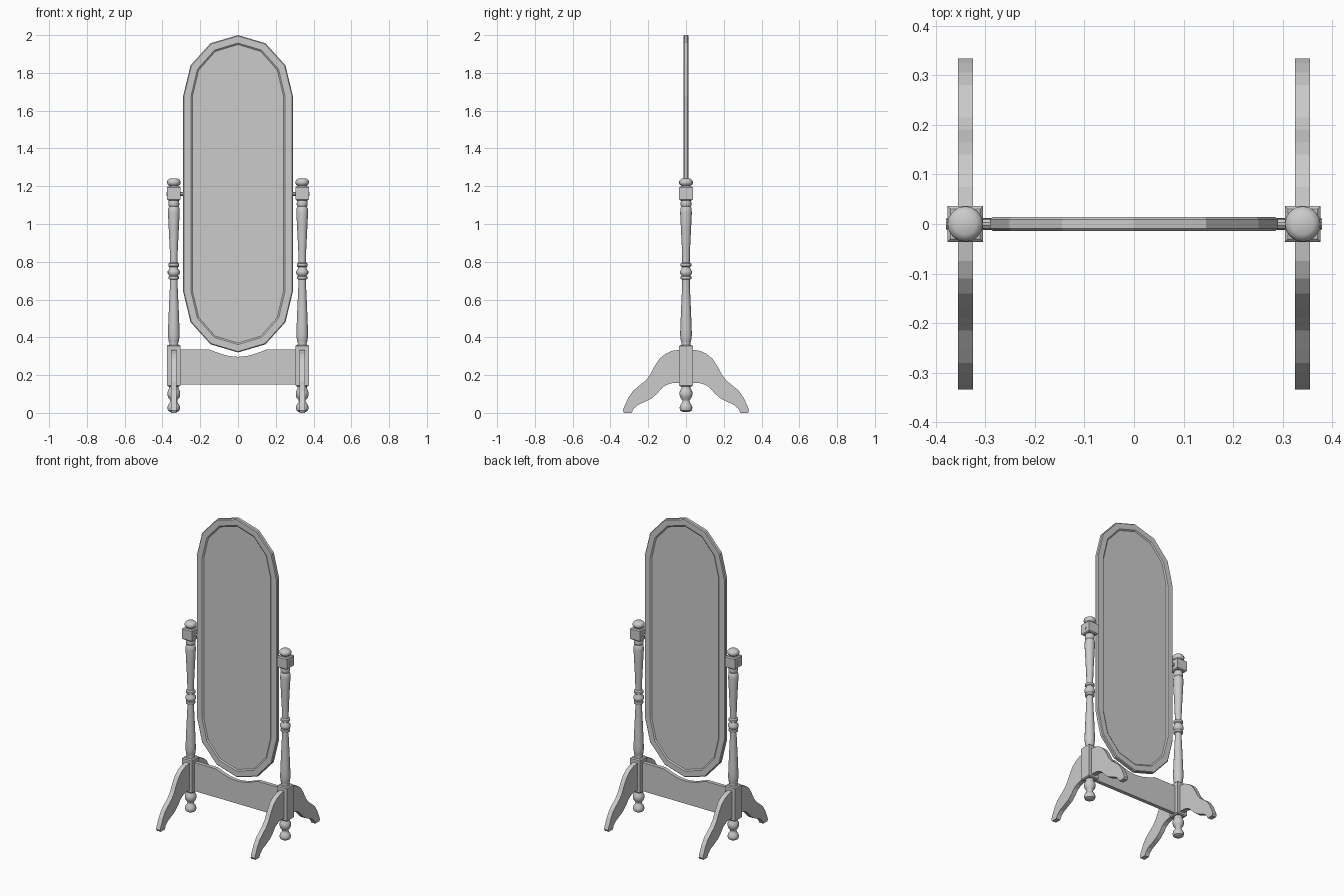
import bpy, bmesh, math
from math import sin, cos, pi

if "Cube" in bpy.data.objects:
    bpy.data.objects.remove(bpy.data.objects["Cube"])

POST_X = 0.34


def make(name, verts, faces, smooth=None):
    me = bpy.data.meshes.new(name)
    me.from_pydata(verts, [], faces)
    bm = bmesh.new()
    bm.from_mesh(me)
    bmesh.ops.recalc_face_normals(bm, faces=bm.faces)
    bm.to_mesh(me)
    bm.free()
    ob = bpy.data.objects.new(name, me)
    bpy.context.collection.objects.link(ob)
    if smooth:
        bpy.ops.object.select_all(action='DESELECT')
        ob.select_set(True)
        bpy.context.view_layer.objects.active = ob
        bpy.ops.object.shade_smooth_by_angle(angle=math.radians(smooth))
    return ob


def prism(name, outline, to3d, a, b):
    """Extrude a 2D outline between depths a and b."""
    n = len(outline)
    verts = [to3d(p, a) for p in outline] + [to3d(p, b) for p in outline]
    faces = [list(range(n)), list(range(n, 2 * n))]
    faces += [[i, (i + 1) % n, n + (i + 1) % n, n + i] for i in range(n)]
    return make(name, verts, faces)


def lathe(name, profile, x, n=16):
    """Turn (radius, z) points about a vertical axis, capped at both ends."""
    verts = [(x + r * cos(2 * pi * i / n), r * sin(2 * pi * i / n), z)
             for r, z in profile for i in range(n)]
    faces = [[k * n + i, k * n + (i + 1) % n, (k + 1) * n + (i + 1) % n, (k + 1) * n + i]
             for k in range(len(profile) - 1) for i in range(n)]
    faces += [list(range(n)), list(range(len(verts) - n, len(verts)))]
    return make(name, verts, faces, 40)


def block(name, x, z0, z1, h, c):
    """Square post block with chamfered ends."""
    rings = [(h - c, z0), (h, z0 + c), (h, z1 - c), (h - c, z1)]
    verts = [(x + sx * r, sy * r, z) for r, z in rings
             for sx, sy in ((-1, -1), (1, -1), (1, 1), (-1, 1))]
    faces = [[k * 4 + i, k * 4 + (i + 1) % 4, k * 4 + 4 + (i + 1) % 4, k * 4 + 4 + i]
             for k in range(3) for i in range(4)]
    return make(name, verts, faces + [[0, 1, 2, 3], [12, 13, 14, 15]])


def oval(inset, segs=6):
    """Long oval: straight sides with half-ellipse ends."""
    pts = []
    for zc, start in ((1.68, 0), (0.64, pi)):
        for i in range(segs + 1):
            t = start + pi * i / segs
            pts.append(((0.29 - inset) * cos(t), zc + (0.32 - inset) * sin(t)))
    return pts


xz = lambda p, d: (p[0], d, p[1])
yz = lambda p, d: (d, p[0], p[1])

# Mirror frame: a cross-section carried round the oval
section = [(0, -.009), (.005, -.014), (.042, -.014), (.05, -.008),
           (.05, .008), (.042, .014), (.005, .014), (0, .009)]
loops = [[xz(p, y) for p in oval(ins)] for ins, y in section]
n, m = len(loops[0]), len(section)
make("mirror_frame", [v for l in loops for v in l],
     [[k * n + i, k * n + (i + 1) % n, (k + 1) % m * n + (i + 1) % n, (k + 1) % m * n + i]
      for k in range(m) for i in range(n)])
prism("mirror_glass", oval(0.048), xz, -0.008, 0.008)

# Cross board with a hollow under the mirror
dip = [(0.15 - 0.3 * i / 12, 0.335 - 0.038 * cos(pi / 2 * (i - 6) / 6)) for i in range(13)]
prism("cross_board", [(-.31, .15), (.31, .15), (.31, .335)] + dip + [(-.31, .335)],
      xz, -0.012, 0.012)

# Turned profiles (radius, z)
spindle = [(.026, .355), (.023, .367), (.027, .38), (.031, .41), (.030, .45), (.026, .55),
           (.020, .68), (.020, .706), (.028, .71), (.028, .722), (.023, .726), (.032, .738),
           (.032, .75), (.023, .763), (.022, .772), (.028, .777), (.028, .79), (.020, .796),
           (.021, .86), (.027, .98), (.031, 1.06), (.029, 1.085), (.024, 1.092),
           (.029, 1.10), (.029, 1.112), (.025, 1.13)]
finial = [(.024, 1.195), (.024, 1.203), (.032, 1.208), (.036, 1.216), (.036, 1.224),
          (.032, 1.233), (.022, 1.24)]
foot = [(.018, .005), (.03, .012), (.034, .025), (.032, .037), (.024, .05), (.018, .06),
        (.019, .068), (.029, .08), (.034, .095), (.034, .11), (.028, .123), (.024, .13),
        (.026, .145)]

# S-curved leg outline in (y, z)
leg = [(.02, .338), (.037, .334), (.075, .328), (.11, .312), (.14, .287), (.165, .25),
       (.19, .202), (.215, .17), (.25, .142), (.28, .117), (.305, .08), (.325, .038),
       (.334, .012), (.328, 0), (.288, 0), (.277, .022), (.255, .042), (.215, .06),
       (.18, .078), (.15, .105), (.125, .134), (.1, .15), (.07, .158), (.02, .158)]

for side, s in (("left", -1), ("right", 1)):
    x = s * POST_X
    # Upright post
    block(side + "_lower_block", x, 0.14, 0.36, 0.036, 0.006)
    block(side + "_upper_block", x, 1.125, 1.2, 0.036, 0.006)
    lathe(side + "_spindle", spindle, x)
    lathe(side + "_finial", finial, x)
    lathe(side + "_foot", foot, x)
    # Pivot peg
    peg = [(.011 * cos(pi * i / 5), 1.16 + .011 * sin(pi * i / 5)) for i in range(10)]
    prism(side + "_pivot_peg", peg, yz, s * 0.28, s * 0.379)
    # Front and back legs
    for end, e in (("front", -1), ("back", 1)):
        prism(f"{side}_{end}_leg", [(e * y, z) for y, z in leg], yz, x - .015, x + .015)
